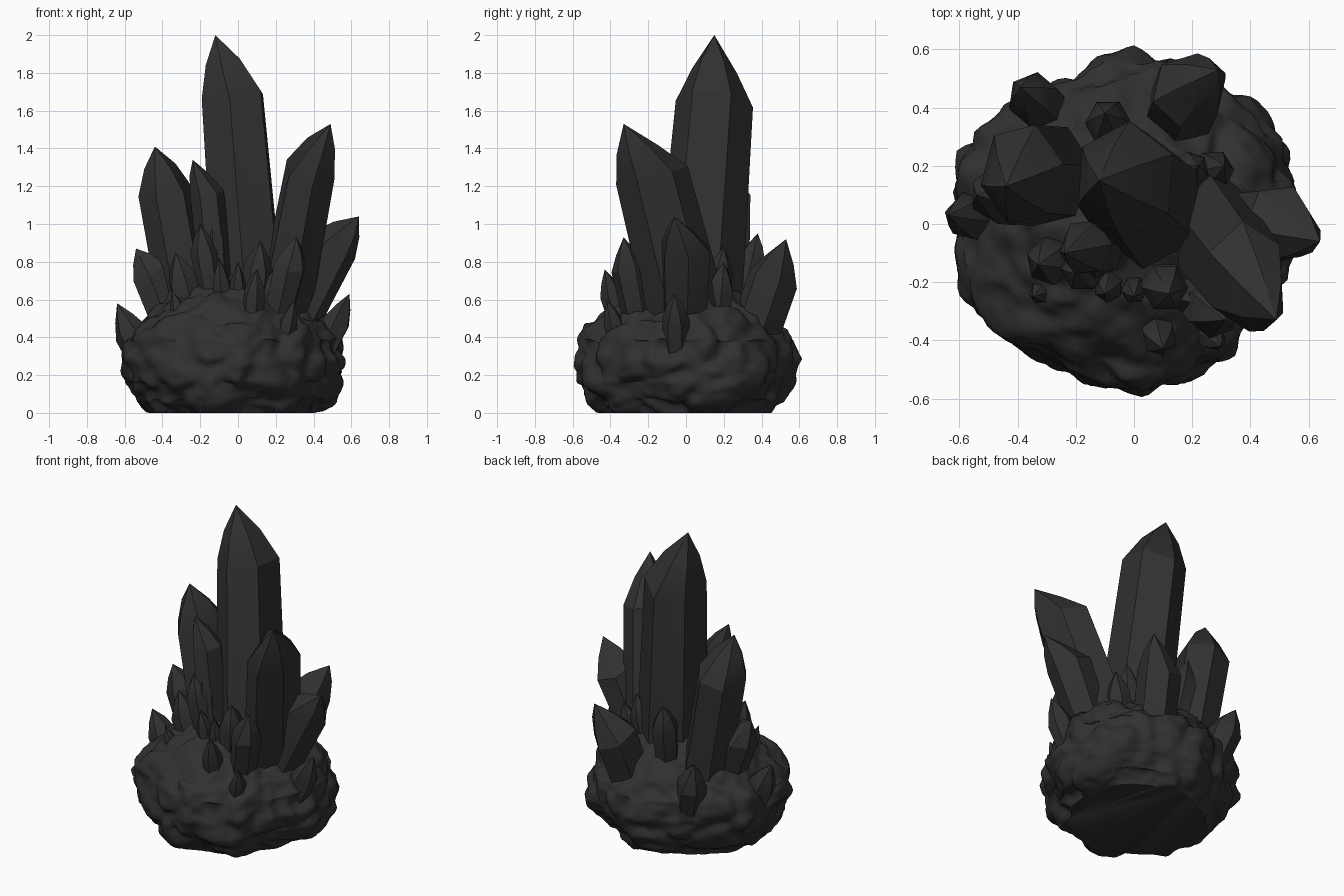
import bpy, bmesh, math
from mathutils import Vector, noise

old = bpy.data.objects.get("Cube")
if old:
    bpy.data.objects.remove(old, do_unlink=True)

mat = bpy.data.materials.new("charcoal_stone")
mat.use_nodes = True
mat.diffuse_color = (0.03, 0.03, 0.03, 1)
bsdf = mat.node_tree.nodes["Principled BSDF"]
bsdf.inputs["Base Color"].default_value = mat.diffuse_color
bsdf.inputs["Roughness"].default_value = 0.8


def finish(name, bm, angle):
    bmesh.ops.recalc_face_normals(bm, faces=bm.faces)
    mesh = bpy.data.meshes.new(name)
    bm.to_mesh(mesh)
    bm.free()
    mesh.materials.append(mat)
    obj = bpy.data.objects.new(name, mesh)
    bpy.context.collection.objects.link(obj)
    bpy.ops.object.select_all(action="DESELECT")
    obj.select_set(True)
    bpy.context.view_layer.objects.active = obj
    bpy.ops.object.shade_smooth_by_angle(angle=math.radians(angle))
    return obj


def bridge(bm, lower, upper):
    n = len(lower)
    for i in range(n):
        j = (i + 1) % n
        bm.faces.new((lower[i], lower[j], upper[j], upper[i]))


def close_to_point(bm, ring, co):
    tip = bm.verts.new(co)
    for i, v in enumerate(ring):
        bm.faces.new((v, ring[(i + 1) % len(ring)], tip))


def around(outline, turn):
    """Radius of a closed outline at a turn between 0 and 1."""
    n = len(outline)
    i, t = divmod(turn * n, 1)
    a, b = outline[int(i) % n], outline[(int(i) + 1) % n]
    return a + (b - a) * t


def rock(name, profile, outline, segments=144, steps=8):
    """Lathed mound with an uneven outline, broken up into lumps."""
    bm = bmesh.new()
    rows = []
    for (r0, z0), (r1, z1) in zip(profile, profile[1:]):
        out = Vector((z1 - z0, r0 - r1)).normalized()
        for s in range(steps):
            t = s / steps
            rows.append((r0 + (r1 - r0) * t, z0 + (z1 - z0) * t, out))
    rings = []
    for r, z, out in rows:
        ring = []
        for i in range(segments):
            a = math.tau * i / segments
            d = Vector((math.cos(a), math.sin(a), 0))
            p = d * r * around(outline, i / segments) + Vector((0, 0, z))
            warped = p + 0.07 * noise.noise_vector(p * 5)
            dist = noise.voronoi(warped * 4)[0]
            lump = min(1, (dist[1] - dist[0]) * 2)
            push = 0.035 * (lump * lump * (3 - 2 * lump) - 0.6) + 0.035 * noise.noise(p * 4)
            push += 0.02 * noise.noise(p * 11) + 0.008 * noise.noise(p * 25)
            co = p + (d * out.x + Vector((0, 0, out.y))) * push
            co.z = max(0, co.z) if z > 0 else 0
            ring.append(bm.verts.new(co))
        if rings:
            bridge(bm, rings[-1], ring)
        rings.append(ring)
    bm.faces.new(rings[0][::-1])
    close_to_point(bm, rings[-1], (0, 0, profile[-1][1]))
    return finish(name, bm, 60)


def crystal(name, base, shoulder, tip, rx, ry, turn=0.3, foot=0.85):
    """Six-sided leaning prism with a bevelled, off-centre point."""
    base, shoulder, tip = Vector(base), Vector(shoulder), Vector(tip)
    lean = (shoulder - base) / (shoulder.z - base.z)
    middle = shoulder.lerp(tip, 0.52)
    bm = bmesh.new()
    last = None
    for centre, size in ((base, foot), (shoulder, 1.0), (middle, 0.58)):
        ring = []
        for i in range(6):
            a = turn + math.tau * i / 6
            x, y = rx * size * math.cos(a), ry * size * math.sin(a)
            slant = 1.1 * (lean.x * x + lean.y * y)
            uneven = 0.07 * (rx + ry) * math.sin(i * 2.3 + turn * 5)
            ring.append(bm.verts.new(centre + Vector((x, y, uneven - slant))))
        if last:
            bridge(bm, last, ring)
        else:
            bm.faces.new(ring[::-1])
        last = ring
    close_to_point(bm, last, tip)
    return finish(name, bm, 25)


rock("rock_base",
     [(0.43, 0), (0.51, 0.06), (0.57, 0.16), (0.59, 0.28), (0.575, 0.4),
      (0.5, 0.49), (0.39, 0.57), (0.27, 0.66), (0.12, 0.74), (0.01, 0.76)],
     [0.96, 0.98, 0.99, 0.94, 1.0, 0.95, 0.96, 1.08,
      1.05, 1.08, 1.0, 0.96, 0.99, 0.96, 0.91, 0.92])

# Large crystals
crystal("main_crystal", (0.07, 0.05, 0.4), (-0.03, 0.15, 1.66), (-0.12, 0.15, 2.0), 0.18, 0.205, 0.45, 1.15)
crystal("left_crystal", (-0.25, 0.16, 0.4), (-0.385, 0.17, 1.15), (-0.44, 0.13, 1.41), 0.145, 0.18, 0.2, 1.0)
crystal("right_crystal", (0.22, 0.04, 0.4), (0.385, -0.18, 1.27), (0.49, -0.33, 1.53), 0.14, 0.19, 0.6, 1.1)
crystal("right_leaning_crystal", (0.25, -0.01, 0.35), (0.5, 0, 0.87), (0.64, -0.06, 1.04), 0.12, 0.14, 0.1)
crystal("back_crystal", (0.13, 0.32, 0.3), (0.19, 0.46, 0.72), (0.29, 0.53, 0.92), 0.13, 0.13, 0.3, 0.95)
crystal("inner_left_crystal", (-0.09, -0.08, 0.45), (-0.165, -0.08, 1.16), (-0.24, -0.1, 1.34), 0.09, 0.1, 0.1, 1.0)
crystal("outer_left_crystal", (-0.32, 0.08, 0.35), (-0.465, 0.1, 0.73), (-0.54, 0.1, 0.87), 0.1, 0.1, 0.5, 0.9)

# Small crystals: position and height of the tip, and half width
small = {
    "front_left": [(-0.2, -0.17, 1.0, 0.075), (-0.14, -0.14, 1.05, 0.055), (-0.33, -0.14, 0.85, 0.08),
                   (-0.35, -0.25, 0.65, 0.05), (-0.1, -0.24, 0.82, 0.05), (-0.64, 0.03, 0.58, 0.08)],
    "front_right": [(0.12, -0.24, 0.91, 0.08), (0.31, -0.33, 0.93, 0.09), (0.1, -0.43, 0.76, 0.06),
                    (0.0, -0.25, 0.8, 0.045), (0.59, -0.06, 0.63, 0.07), (0.3, -0.42, 0.6, 0.05),
                    (0.21, -0.27, 0.78, 0.06)],
    "back": [(-0.1, 0.38, 0.95, 0.08), (-0.39, 0.47, 0.68, 0.09), (0.22, 0.2, 0.88, 0.065),
             (0.31, 0.2, 0.8, 0.07)],
}
for side, tips in small.items():
    for n, (x, y, z, r) in enumerate(tips):
        tip = Vector((x, y, z))
        foot = Vector((x * 0.7, y * 0.77, z - 0.22 - 2.2 * r))
        shoulder = foot.lerp(tip, 0.62)
        crystal(f"{side}_small_crystal_{n + 1}", foot, shoulder, tip, r, r * 1.05, n * 0.37)
